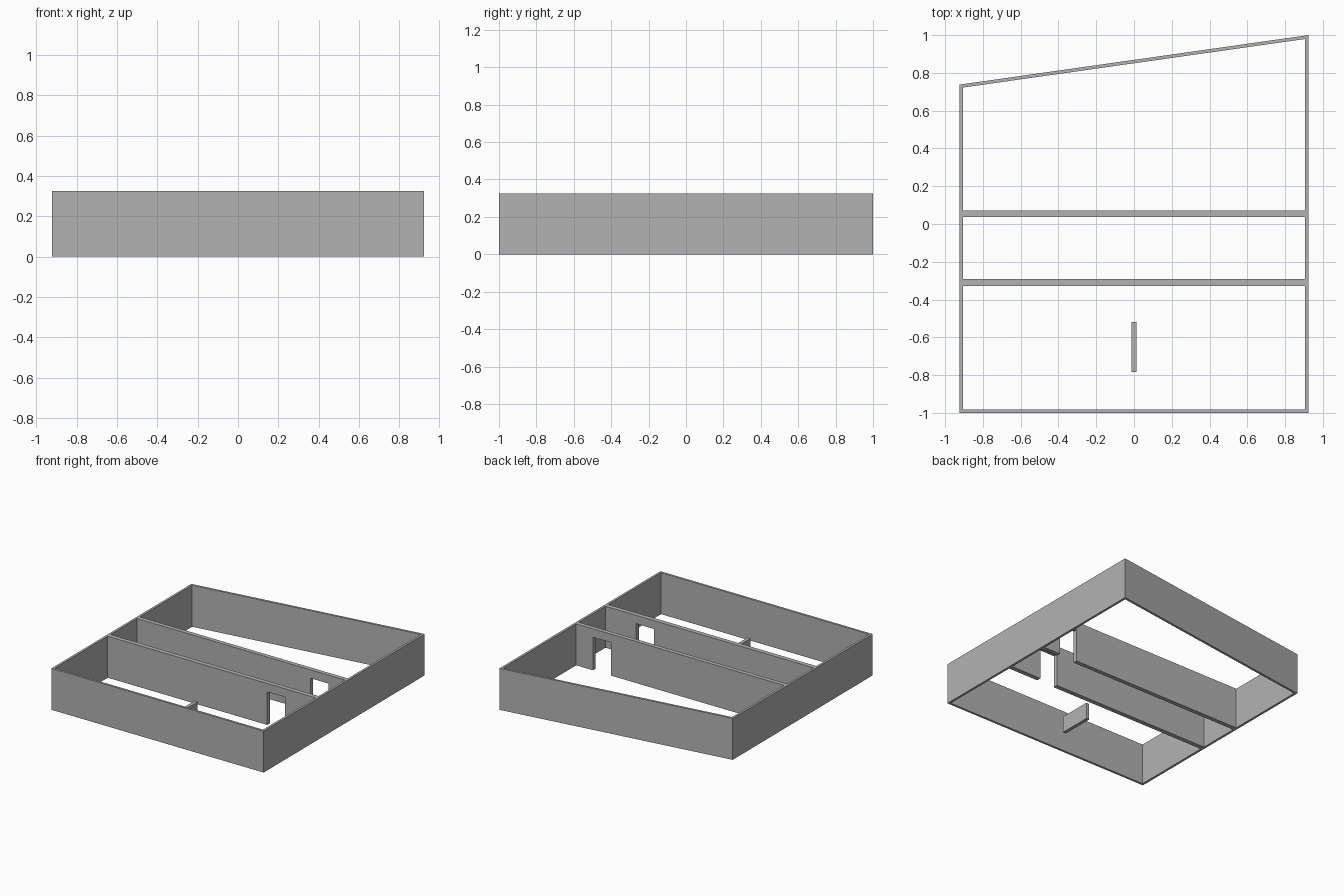
import bpy
import bmesh
from mathutils import Vector

cube = bpy.data.objects.get("Cube")
if cube:
    bpy.data.objects.remove(cube, do_unlink=True)

HEIGHT = 0.326
HALF_X = 0.923
WALL = 0.018          # outer wall thickness
DOOR_TOP = 0.26

grey = bpy.data.materials.new("wall_grey")
grey.use_nodes = True
colour = (0.448, 0.448, 0.448, 1)
grey.diffuse_color = colour
grey.node_tree.nodes["Principled BSDF"].inputs["Base Color"].default_value = colour


def finish(name, bm):
    bmesh.ops.recalc_face_normals(bm, faces=bm.faces)
    mesh = bpy.data.meshes.new(name)
    bm.to_mesh(mesh)
    bm.free()
    mesh.materials.append(grey)
    obj = bpy.data.objects.new(name, mesh)
    bpy.context.collection.objects.link(obj)
    return obj


def extrude(bm, faces, offset):
    """Turn flat faces into a solid by sweeping them along offset."""
    result = bmesh.ops.extrude_face_region(bm, geom=faces, use_keep_orig=True)
    moved = [v for v in result["geom"] if isinstance(v, bmesh.types.BMVert)]
    bmesh.ops.translate(bm, verts=moved, vec=Vector(offset))


def prism(name, points, offset):
    bm = bmesh.new()
    face = bm.faces.new([bm.verts.new(p) for p in points])
    extrude(bm, [face], offset)
    return finish(name, bm)


# Outer walls: a closed ring whose back side runs at a slant
BACK_LEFT, BACK_RIGHT = 0.738, 1.0
slope = (BACK_RIGHT - BACK_LEFT) / (2 * HALF_X)
ix = HALF_X - WALL
drop = WALL * (1 + slope ** 2) ** 0.5
outer = [(-HALF_X, -1), (HALF_X, -1), (HALF_X, BACK_RIGHT), (-HALF_X, BACK_LEFT)]
inner = [(-ix, -1 + WALL), (ix, -1 + WALL),
         (ix, BACK_RIGHT - slope * WALL - drop),
         (-ix, BACK_LEFT + slope * WALL - drop)]
bm = bmesh.new()
vo = [bm.verts.new((x, y, 0)) for x, y in outer]
vi = [bm.verts.new((x, y, 0)) for x, y in inner]
ring = [bm.faces.new((vo[i], vo[(i + 1) % 4], vi[(i + 1) % 4], vi[i])) for i in range(4)]
extrude(bm, ring, (0, 0, HEIGHT))
finish("outer_walls", bm)


# Cross walls, each with one doorway reaching the floor
def cross_wall(name, y0, y1, door0, door1):
    outline = [(-ix, 0), (door0, 0), (door0, DOOR_TOP), (door1, DOOR_TOP),
               (door1, 0), (ix, 0), (ix, HEIGHT), (-ix, HEIGHT)]
    prism(name, [(x, y0, z) for x, z in outline], (0, y1 - y0, 0))


cross_wall("front_cross_wall", -0.327, -0.291, 0.483, 0.64)
cross_wall("back_cross_wall", 0.038, 0.072, 0.602, 0.76)

# Low free-standing wall in the front room
half = 0.0135
prism("low_wall", [(-half, -0.783, 0), (half, -0.783, 0),
                   (half, -0.52, 0), (-half, -0.52, 0)], (0, 0, 0.13))
